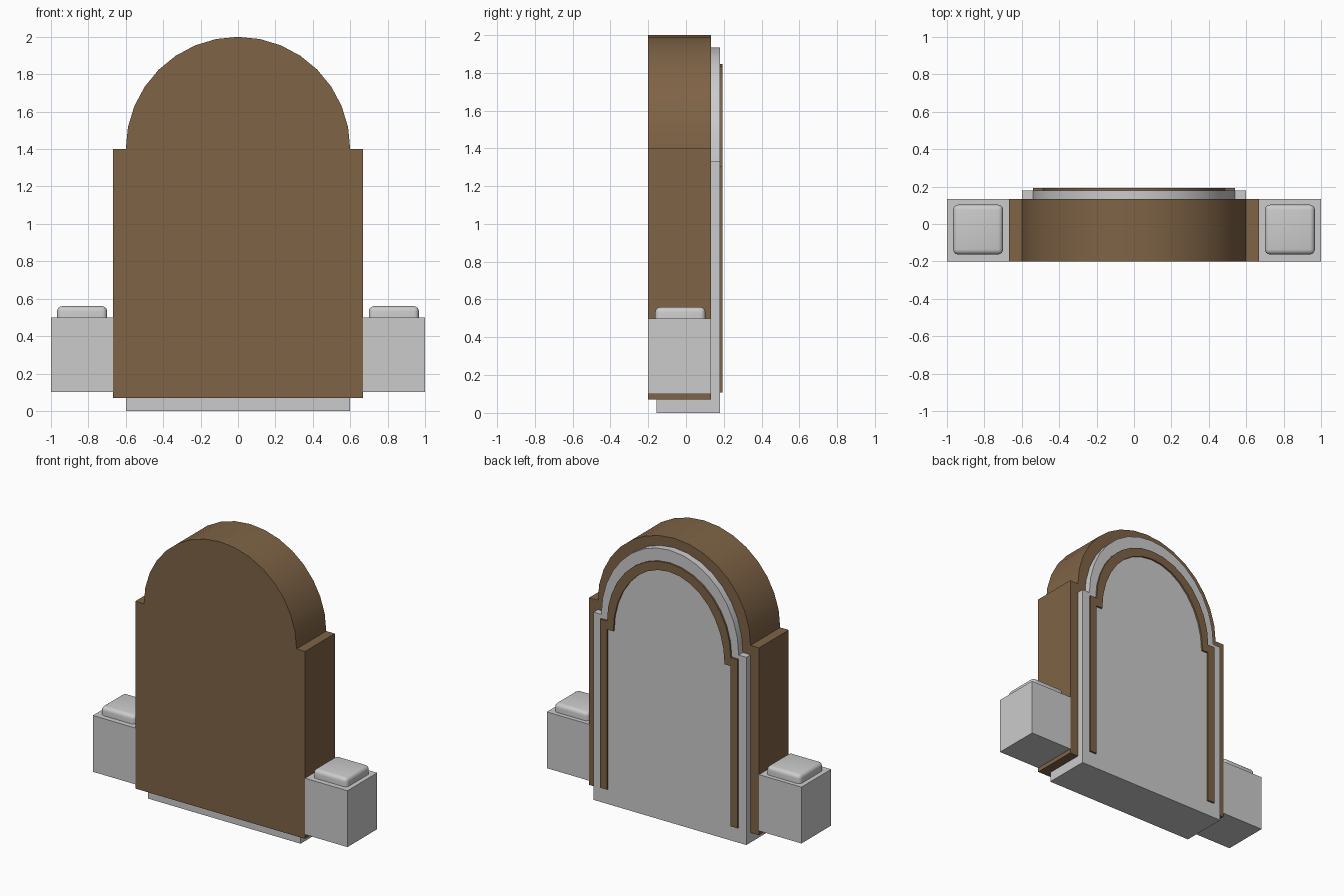
import bpy, bmesh, math

if "Cube" in bpy.data.objects:
    bpy.data.objects.remove(bpy.data.objects["Cube"])

SEG = 16  # sides of each half-round arch


def arch(w, r, h, z0, zs):
    """Outline (x, z): straight legs, small shoulders, half-round head."""
    pts = [(w, z0), (w, zs)]
    pts += [(r * math.cos(math.pi * i / SEG), zs + h * math.sin(math.pi * i / SEG))
            for i in range(SEG + 1)]
    return pts + [(-w, zs), (-w, z0)]


def finish(name, bm, mat=None):
    bmesh.ops.recalc_face_normals(bm, faces=bm.faces)
    me = bpy.data.meshes.new(name)
    bm.to_mesh(me)
    bm.free()
    ob = bpy.data.objects.new(name, me)
    bpy.context.collection.objects.link(ob)
    if mat:
        me.materials.append(mat)
    bpy.ops.object.select_all(action='DESELECT')
    ob.select_set(True)
    bpy.context.view_layer.objects.active = ob
    bpy.ops.object.shade_smooth_by_angle(angle=math.radians(30))
    return ob


def extrude(name, pts, y0, y1, mat=None):
    bm = bmesh.new()
    face = bm.faces.new([bm.verts.new((x, y0, z)) for x, z in pts])
    new = bmesh.ops.extrude_face_region(bm, geom=[face])['geom']
    verts = [v for v in new if isinstance(v, bmesh.types.BMVert)]
    bmesh.ops.translate(bm, verts=verts, vec=(0, y1 - y0, 0))
    return finish(name, bm, mat)


def box(name, lo, hi, bevel=0):
    bm = bmesh.new()
    bmesh.ops.create_cube(bm, size=1)
    for v in bm.verts:
        v.co = [(a + b) / 2 + c * (b - a) for a, b, c in zip(lo, hi, v.co)]
    if bevel:
        bmesh.ops.bevel(bm, geom=bm.edges[:], offset=bevel, segments=4,
                        profile=0.5, affect='EDGES')
    return finish(name, bm)


brown = bpy.data.materials.new("brown_stone")
brown.diffuse_color = (0.21, 0.125, 0.06, 1)
brown.use_nodes = True
brown.node_tree.nodes["Principled BSDF"].inputs["Base Color"].default_value = brown.diffuse_color

# Main brown arched body and the grey slab set into its back
extrude("arched_body", arch(0.667, 0.6, 0.6, 0.07, 1.4), -0.2, 0.133, brown)
extrude("back_slab", arch(0.6, 0.54, 0.6, 0.0, 1.333), -0.155, 0.18)

# Thin raised brown border on the slab, open at the bottom
outer = arch(0.54, 0.486, 0.54, 0.107, 1.305)
inner = arch(0.486, 0.437, 0.54, 0.107, 1.245)
extrude("border_trim", outer + inner[::-1], 0.17, 0.192, brown)

# Side blocks with rounded caps
for side, s in (("right", 1), ("left", -1)):
    bx = sorted((s * 0.667, s * 1.0))
    cx = sorted((s * 0.70, s * 0.967))
    box(side + "_block", (bx[0], -0.2, 0.1), (bx[1], 0.133, 0.5))
    box(side + "_block_cap", (cx[0], -0.163, 0.42), (cx[1], 0.103, 0.56), 0.027)
